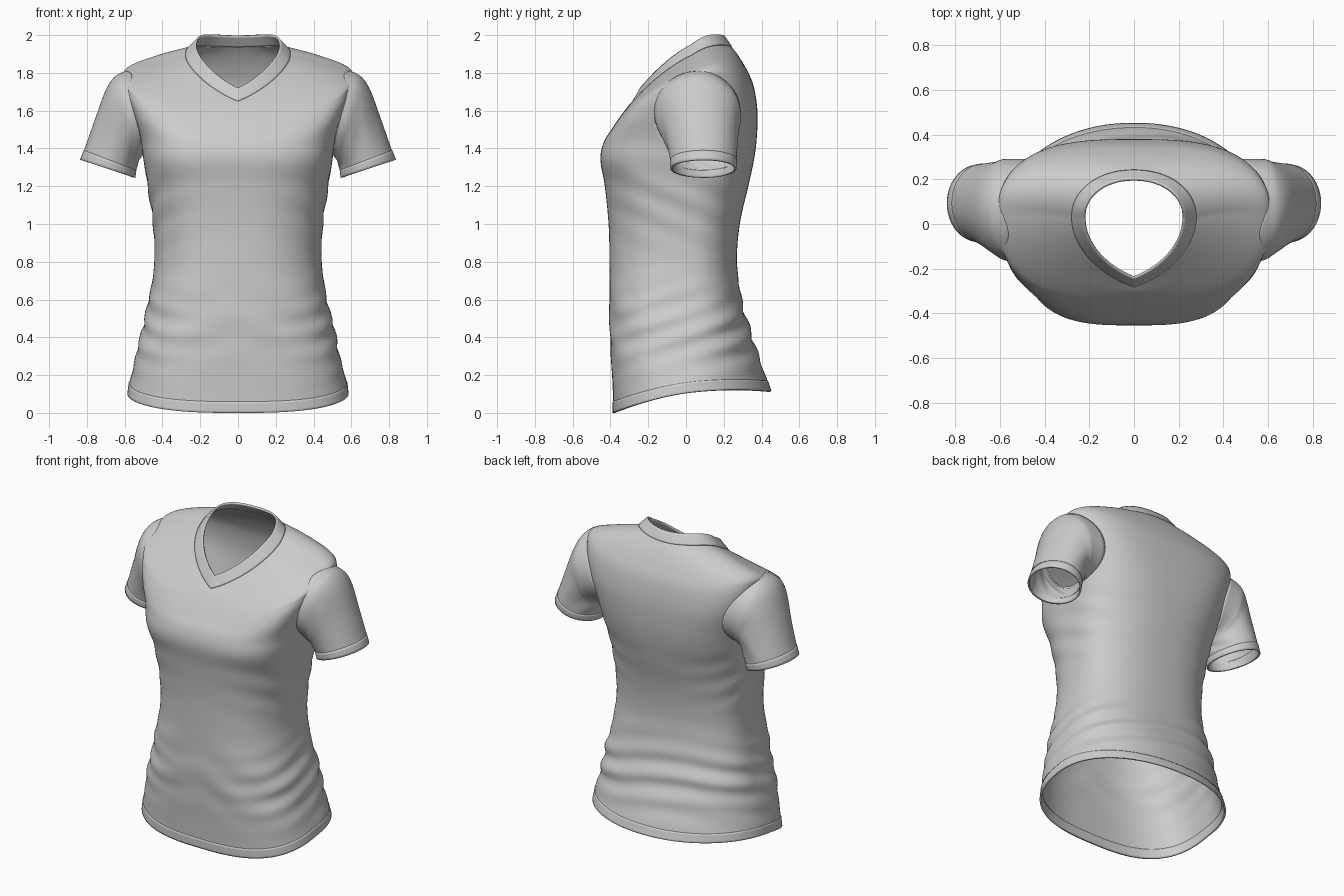
import bpy, bmesh
from math import sin, cos, pi, exp, copysign
from mathutils import Vector

cube = bpy.data.objects.get("Cube")
if cube:
    bpy.data.objects.remove(cube, do_unlink=True)

SEGMENTS = 144

fabric = bpy.data.materials.new("grey_fabric")
fabric.use_nodes = True
fabric.diffuse_color = (0.6, 0.6, 0.6, 1)
shader = fabric.node_tree.nodes["Principled BSDF"]
shader.inputs["Base Color"].default_value = fabric.diffuse_color
shader.inputs["Roughness"].default_value = 0.8


def spline(rows, steps):
    """Smooth interpolation of ring settings through every row."""
    result = []
    for i in range(len(rows) - 1):
        quad = [rows[max(i - 1, 0)], rows[i], rows[i + 1], rows[min(i + 2, len(rows) - 1)]]
        for s in range(steps):
            t = s / steps
            result.append([b + 0.5 * t * (c - a + t * (2 * a - 5 * b + 4 * c - d + t * (3 * (b - c) + d - a)))
                           for a, b, c, d in zip(*quad)])
    return result + [list(rows[-1])]


def armhole(p):
    """Position of a point relative to the armhole oval (below 1 is inside)."""
    return Vector(((p.y - 0.06) / 0.215, (p.z - 1.59) / 0.205))


def cut_armholes(bm):
    """Open both armholes and pull their edges onto a clean oval."""
    gone = [f for f in bm.faces
            if abs(f.calc_center_median().x) > 0.38 and armhole(f.calc_center_median()).length < 1]
    bmesh.ops.delete(bm, geom=gone, context="FACES")
    for v in bm.verts:
        if v.is_boundary and abs(v.co.x) > 0.38 and v.co.z > 1.3:
            rim = armhole(v.co).normalized()
            v.co.y = 0.06 + 0.215 * rim.x
            v.co.z = 1.59 + 0.205 * rim.y


def loft(name, rings, thickness, offset=-1, mirror=False, cut=None):
    """Skin closed rings into a tube of cloth and give it thickness."""
    bm = bmesh.new()
    loops = [[bm.verts.new(p) for p in ring] for ring in rings]
    for low, high in zip(loops, loops[1:]):
        for j in range(len(low)):
            k = (j + 1) % len(low)
            bm.faces.new((low[j], low[k], high[k], high[j]))
    if cut:
        cut(bm)
    mesh = bpy.data.meshes.new(name)
    bm.to_mesh(mesh)
    bm.free()
    obj = bpy.data.objects.new(name, mesh)
    bpy.context.collection.objects.link(obj)
    mesh.materials.append(fabric)
    if mirror:
        obj.modifiers.new("mirror", "MIRROR").use_mirror_merge = False
    shell = obj.modifiers.new("thickness", "SOLIDIFY")
    shell.thickness = thickness
    shell.offset = offset
    bpy.ops.object.select_all(action="DESELECT")
    obj.select_set(True)
    bpy.context.view_layer.objects.active = obj
    bpy.ops.object.shade_smooth_by_angle(angle=0.7)
    return obj


def bump(value, centre, width):
    return exp(-((value - centre) / width) ** 2)


def folds(p):
    """Depth of the soft creases at the waist, lower back and underarms."""
    side = min(1, abs(p.x) / 0.45) ** 2
    back = min(1, max(0, p.y / 0.3))
    waist = bump(p.z, 0.45, 0.2)
    d = waist * back * 0.009 * sin(44 * p.z + 14 * p.x * p.x + 2 * sin(4 * p.x))
    d += waist * side * 0.006 * sin(50 * p.z - 16 * p.y)
    d += waist * (1 - back) * 0.003 * sin(26 * p.z + 14 * abs(p.x) + 3 * p.x)
    d += bump(p.z, 1.1, 0.18) * side * 0.004 * sin(40 * p.z + 18 * p.y)
    return d


def torso_ring(row, grow=0.0):
    """Closed ring with its own front, side and back heights."""
    width, front, back, mid, z_front, z_side, z_back, n_front, n_back, vee = row
    ring = []
    for j in range(SEGMENTS):
        a = 2 * pi * j / SEGMENTS
        c, s = cos(a), sin(a)
        n = n_front if s < 0 else n_back
        x = width * copysign(abs(c) ** (2 / n), c)
        f = abs(s) ** (2 / n)
        if s < 0:
            quarter = 1 - abs(a - 1.5 * pi) / (pi / 2)
            f += vee * (quarter - f)
        y = mid + f * ((front if s < 0 else back) - mid)
        # the height follows one smooth curve from front to back
        f = copysign(f, s)
        z = z_side + f * (z_back - z_front) / 2 + f * f * ((z_front + z_back) / 2 - z_side)
        p = Vector((x, y, z))
        p += Vector((x, y - mid, 0)).normalized() * (folds(p) + grow)
        ring.append(p)
    return ring


def level(z, width, front, back, n_front=2.7, n_back=2.4):
    return (width, front, back, 0, z, z, z, n_front, n_back, 0)


# Torso settings: hem, waist, chest, shoulders, neck seam
hem = (0.583, -0.385, 0.45, 0, 0, 0.105, 0.115, 2.8, 2.1, 0)
hem_top = (0.575, -0.385, 0.43, 0, 0.06, 0.16, 0.17, 2.8, 2.1, 0)
neck_seam = (0.277, -0.28, 0.24, 0.03, 1.65, 1.895, 1.94, 2, 2.1, 0.5)
neck_edge = (0.222, -0.24, 0.2, 0.03, 1.72, 1.95, 1.997, 2, 2.1, 0.5)
body = [
    hem, hem_top,
    level(0.3, 0.54, -0.397, 0.385, 2.8, 2.2),
    level(0.45, 0.507, -0.405, 0.335),
    level(0.6, 0.472, -0.405, 0.295),
    level(0.8, 0.443, -0.405, 0.27, 2.5),
    level(1.0, 0.45, -0.41, 0.285, 2.5),
    level(1.2, 0.478, -0.43, 0.33),
    level(1.34, 0.5, -0.453, 0.36, 3.1, 2.7),
    (0.52, -0.437, 0.375, 0.02, 1.43, 1.46, 1.46, 3.1, 2.9, 0),
    (0.57, -0.395, 0.378, 0.04, 1.5, 1.63, 1.6, 3.1, 3.0, 0),
    (0.602, -0.355, 0.358, 0.05, 1.56, 1.75, 1.73, 2.9, 2.8, 0),
    (0.59, -0.325, 0.32, 0.05, 1.6, 1.81, 1.82, 2.6, 2.5, 0),
    (0.43, -0.302, 0.278, 0.05, 1.63, 1.863, 1.89, 2.3, 2.4, 0.25),
    neck_seam,
]
torso = loft("torso", [torso_ring(r) for r in spline(body, 10)], 0.008, cut=cut_armholes)

# Folded hem and ribbed neckband, slightly thicker than the body
loft("bottom_hem", [torso_ring(r, 0.003) for r in spline([hem, hem_top], 4)], 0.012)
loft("neckband", [torso_ring(r) for r in spline([neck_seam, neck_edge], 5)], 0.011, offset=-0.4)


def sleeve_ring(row, grow=0.0):
    """Ring spanned by a top point, a bottom point and a depth range."""
    x_top, z_top, x_low, z_low, front, back, crease = row
    top, low = Vector((x_top, 0, z_top)), Vector((x_low, 0, z_low))
    centre = (top + low) / 2 + Vector((0, (front + back) / 2, 0))
    half_up, half_deep = (top - low) / 2, (back - front) / 2
    ring = []
    for j in range(SEGMENTS // 2):
        a = 4 * pi * j / SEGMENTS
        under = (1 - cos(a)) / 2
        scale = 1 + grow + crease * under * sin(7 * a + 12 * z_top)
        p = centre + half_up * cos(a) * scale
        p.y -= half_deep * sin(a) * scale
        ring.append(p)
    return ring


def sew_to_torso(rings, steps):
    """Lay the first ring on the torso and ease the next rings after it."""
    bpy.context.view_layer.update()
    for j, p in enumerate(rings[0][:]):
        found, hit, _, _ = torso.ray_cast(Vector((1.5, p.y, p.z)), Vector((-1, 0, 0)))
        if found and hit.x > 0.38:
            shift = hit.x - p.x
            for i in range(steps):
                rings[i][j].x += shift * (1 - i / steps) ** 2


# Short sleeves from armhole to cuff
STEPS = 8
cuff_top = (0.815, 1.39, 0.54, 1.285, -0.083, 0.268, 0.006)
cuff_edge = (0.835, 1.34, 0.545, 1.245, -0.08, 0.265, 0)
sleeve = [
    (0.592, 1.81, 0.5, 1.37, -0.168, 0.29, 0),
    (0.65, 1.782, 0.512, 1.352, -0.16, 0.291, 0.008),
    (0.7, 1.71, 0.522, 1.335, -0.138, 0.28, 0.02),
    (0.757, 1.555, 0.532, 1.31, -0.105, 0.272, 0.018),
    cuff_top, cuff_edge,
]
sleeve_rings = [sleeve_ring(r) for r in spline(sleeve, STEPS)]
sew_to_torso(sleeve_rings, STEPS)
loft("sleeves", sleeve_rings, 0.008, mirror=True)
loft("sleeve_cuffs", [sleeve_ring(r, 0.012) for r in spline([cuff_top, cuff_edge], 3)], 0.01, mirror=True)
